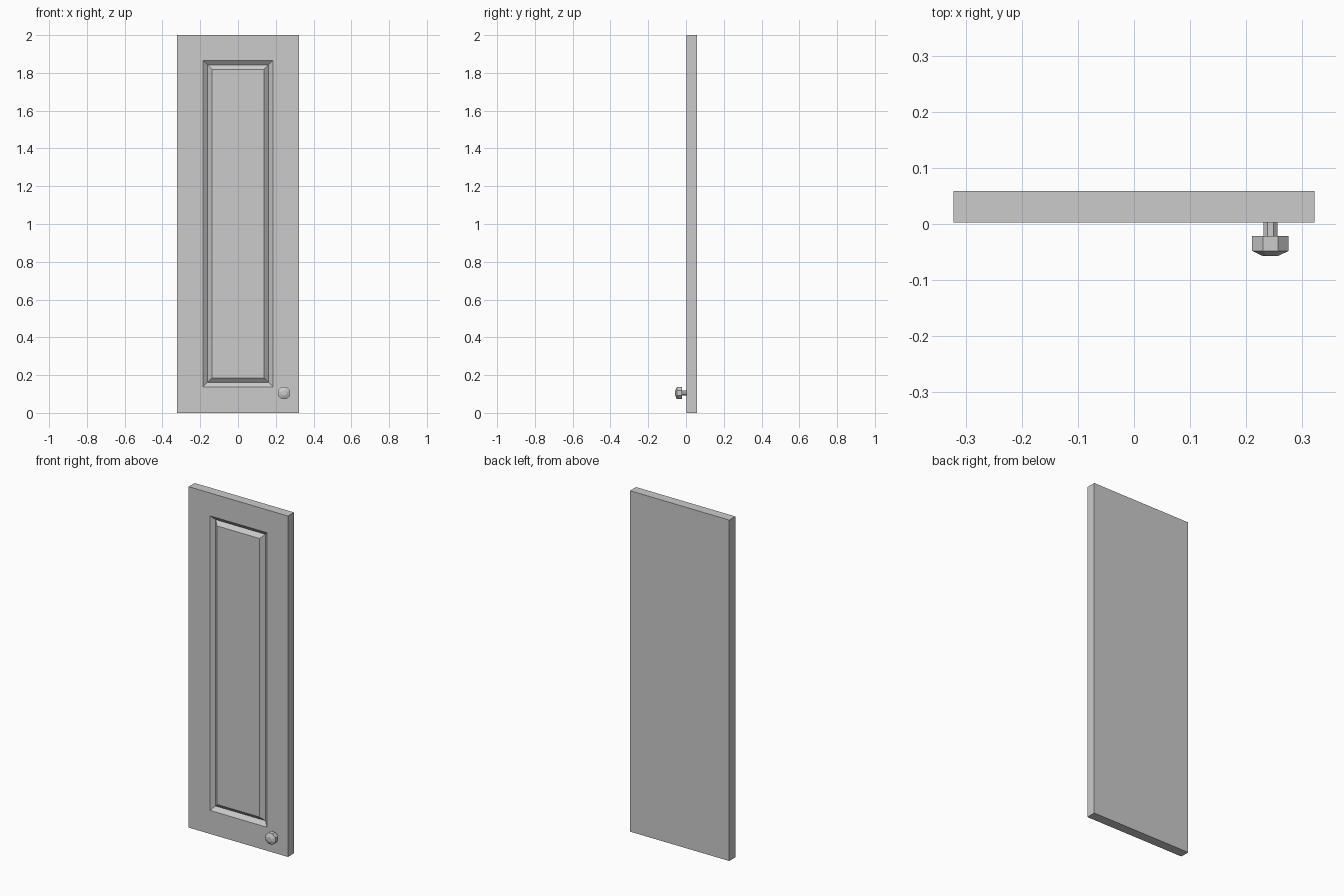
import bpy, bmesh, math
from mathutils import Matrix

if "Cube" in bpy.data.objects:
    bpy.data.objects.remove(bpy.data.objects["Cube"])

grey = bpy.data.materials.new("painted grey")
grey.diffuse_color = (0.6, 0.6, 0.6, 1)
grey.use_nodes = True
grey.node_tree.nodes["Principled BSDF"].inputs["Base Color"].default_value = grey.diffuse_color


def finish(name, bm):
    bmesh.ops.recalc_face_normals(bm, faces=bm.faces)
    mesh = bpy.data.meshes.new(name)
    bm.to_mesh(mesh)
    bm.free()
    mesh.materials.append(grey)
    obj = bpy.data.objects.new(name, mesh)
    bpy.context.collection.objects.link(obj)


def bridge(bm, a, b):
    n = len(a)
    for i in range(n):
        bm.faces.new((a[i], a[(i + 1) % n], b[(i + 1) % n], b[i]))


def loft(name, rings):
    """Join rings of points in order and cap both ends."""
    bm = bmesh.new()
    loops = [[bm.verts.new(p) for p in ring] for ring in rings]
    for a, b in zip(loops, loops[1:]):
        bridge(bm, a, b)
    bm.faces.new(loops[0])
    bm.faces.new(loops[-1])
    finish(name, bm)


def rect(half_w, z0, z1, y):
    return [(-half_w, y, z0), (half_w, y, z0), (half_w, y, z1), (-half_w, y, z1)]


def octagon(apothem, y, cx=0.243, cz=0.105):
    r = apothem / math.cos(math.pi / 8)
    return [(cx + r * math.cos(math.pi / 8 + i * math.pi / 4), y,
             cz + r * math.sin(math.pi / 8 + i * math.pi / 4)) for i in range(8)]


# Door slab with a V-groove framing the raised centre panel
FRONT, BACK, DEPTH = 0.003, 0.059, 0.02
loft("door_panel", [
    rect(0.322, 0, 2, BACK),
    rect(0.322, 0, 2, FRONT),
    rect(0.185, 0.138, 1.866, FRONT),
    rect(0.161, 0.162, 1.842, FRONT + DEPTH),
    rect(0.138, 0.185, 1.819, FRONT),
])

# Eight-sided knob: stem, flared head and chamfered face
loft("knob", [
    octagon(0.0125, FRONT + 0.001),
    octagon(0.0125, -0.021),
    octagon(0.0325, -0.021),
    octagon(0.0325, -0.048),
    octagon(0.0135, -0.057),
])
